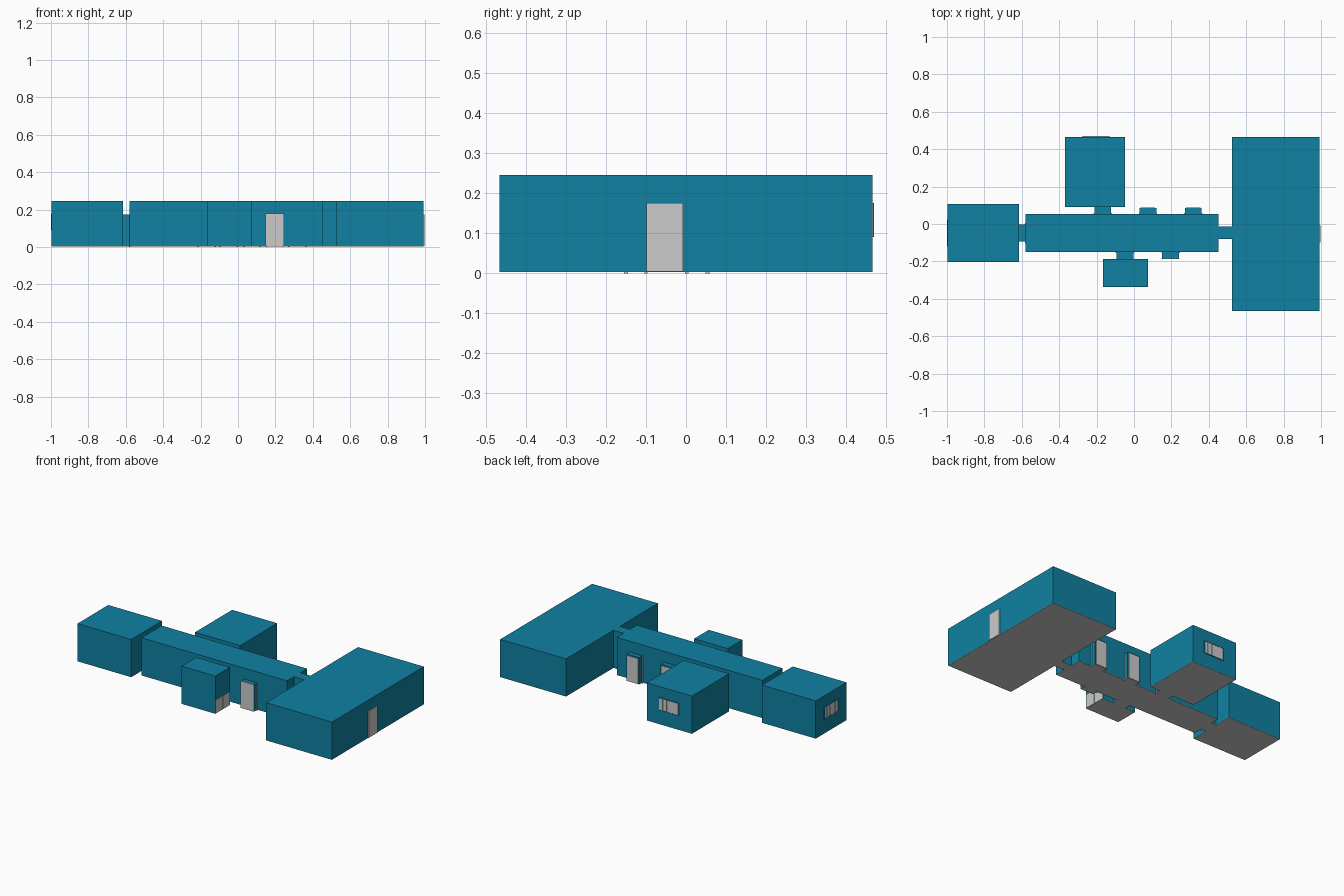
import bpy, bmesh

if "Cube" in bpy.data.objects:
    bpy.data.objects.remove(bpy.data.objects["Cube"])

teal = bpy.data.materials.new("teal_wall")
teal.diffuse_color = (0.005, 0.22, 0.36, 1)
teal.use_nodes = True
teal.node_tree.nodes["Principled BSDF"].inputs["Base Color"].default_value = teal.diffuse_color


def boxes(name, specs, mat=None):
    """One object made of boxes given as (x0, x1, y0, y1, z0, z1)."""
    bm = bmesh.new()
    for x0, x1, y0, y1, z0, z1 in specs:
        vs = bmesh.ops.create_cube(bm, size=1)["verts"]
        for v in vs:
            v.co = ((x0 + x1) / 2 + v.co.x * (x1 - x0),
                    (y0 + y1) / 2 + v.co.y * (y1 - y0),
                    (z0 + z1) / 2 + v.co.z * (z1 - z0))
    me = bpy.data.meshes.new(name)
    bm.to_mesh(me)
    bm.free()
    ob = bpy.data.objects.new(name, me)
    bpy.context.collection.objects.link(ob)
    if mat:
        me.materials.append(mat)
    return ob


FLOOR, DOOR, TOP = 0.005, 0.175, 0.245

# Rooms and passages: x0, x1, y0, y1, height
spaces = {
    "left_room": (-0.996, -0.615, -0.204, 0.108, TOP),
    "corridor": (-0.579, 0.453, -0.150, 0.054, TOP),
    "hall": (0.525, 0.992, -0.466, 0.466, TOP),
    "back_room": (-0.368, -0.048, 0.090, 0.466, TOP),
    "front_room": (-0.165, 0.074, -0.336, -0.188, TOP),
    "left_passage": (-0.615, -0.579, -0.094, -0.004, DOOR),
    "right_passage": (0.453, 0.525, -0.080, -0.014, TOP),
    "back_passage": (-0.212, -0.122, 0.054, 0.090, DOOR),
    "front_passage": (-0.094, -0.004, -0.188, -0.150, DOOR),
    "back_alcove_left": (0.030, 0.119, 0.054, 0.086, DOOR),
    "back_alcove_right": (0.272, 0.361, 0.054, 0.086, DOOR),
    "front_alcove": (0.150, 0.241, -0.184, -0.150, DOOR),
}
for name, (x0, x1, y0, y1, h) in spaces.items():
    boxes(name, [(x0, x1, y0, y1, FLOOR, h)], teal)
    # Grey floor plate under each space
    boxes(name + "_floor", [(x0, x1, y0, y1, FLOOR - 0.002, FLOOR)])

# Door leaves on the alcoves and the hall
boxes("front_door", [(0.147, 0.243, -0.187, -0.184, FLOOR, 0.178)])
for side in ("left", "right"):
    x0, x1, _, y1, _ = spaces["back_alcove_" + side]
    boxes(f"back_door_{side}", [(x0 + 0.006, x1 - 0.006, y1, y1 + 0.003, FLOOR, DOOR - 0.008)])
boxes("hall_door", [(0.992, 0.997, -0.099, -0.008, FLOOR, DOOR)])

# Low panels on the side of the front room
boxes("side_panels", [(0.074, 0.076, -0.335, -0.264, FLOOR, 0.09),
                      (0.074, 0.076, -0.261, -0.189, FLOOR, 0.09)])

# Door jambs that reach down to the ground
for name in ("back_passage", "front_passage", "back_alcove_left",
             "back_alcove_right", "front_alcove"):
    x0, x1, y0, y1, _ = spaces[name]
    ym = y0 if y0 > 0 else y1
    boxes(name + "_jambs", [(x - 0.004, x + 0.004, ym - 0.005, ym + 0.005, 0, 0.17)
                            for x in (x0, x1)])
boxes("left_passage_jambs", [(-0.584, -0.574, y - 0.004, y + 0.004, 0, 0.17)
                             for y in (-0.1, 0.002)])


def barred_window(name, centre, wall, sign, along_x):
    """Pane, frame and four bars lying on an outer wall."""
    w, z0, z1, t = 0.072, 0.091, 0.176, 0.005

    def part(a0, a1, b0, b1, depth):
        lo, hi = sorted((wall, wall + sign * depth))
        a0, a1 = centre + a0, centre + a1
        return (a0, a1, lo, hi, b0, b1) if along_x else (lo, hi, a0, a1, b0, b1)

    boxes(name + "_pane", [part(-w, w, z0, z1, 0.001)])
    boxes(name + "_frame", [part(-w, w, z0, z0 + t, 0.004), part(-w, w, z1 - t, z1, 0.004),
                            part(-w, -w + t, z0, z1, 0.004), part(w - t, w, z0, z1, 0.004)], teal)
    step = 2 * w / 5
    boxes(name + "_bars", [part(-w + step * i - 0.003, -w + step * i + 0.003, z0, z1, 0.003)
                           for i in range(1, 5)])


barred_window("left_window", -0.048, -0.996, -1, False)
barred_window("back_window", -0.203, 0.466, 1, True)
